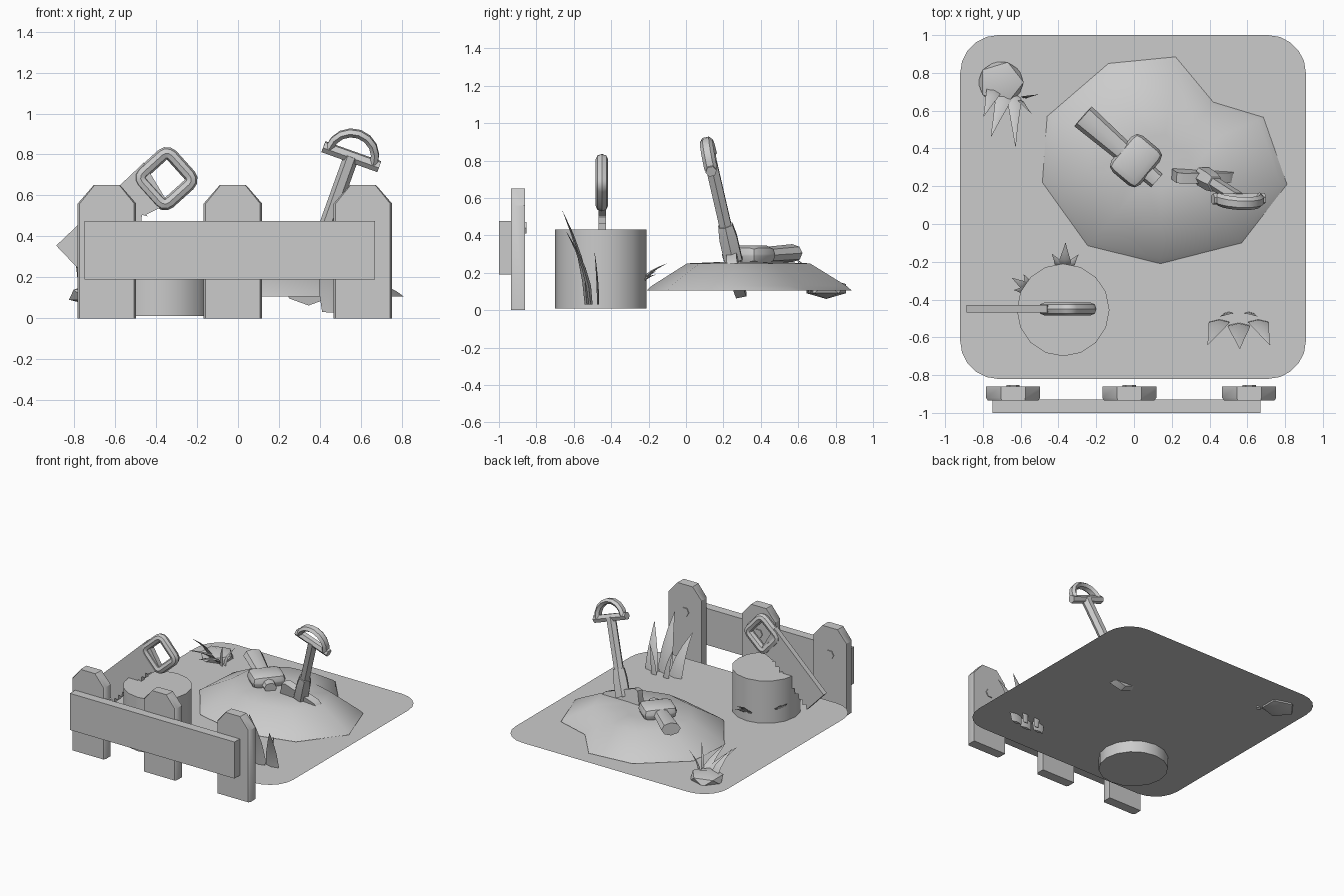
import bpy, bmesh
from math import sin, cos, pi, radians
from mathutils import Vector, Matrix

if "Cube" in bpy.data.objects:
    bpy.data.objects.remove(bpy.data.objects["Cube"])


def build(name, rings, cap=True, closed=False, angle=40):
    """Skin a list of equally sized vertex rings into one object."""
    bm = bmesh.new()
    rows = [[bm.verts.new(p) for p in r] for r in rings]
    n = len(rows[0])
    pairs = list(zip(rows, rows[1:])) + ([(rows[-1], rows[0])] if closed else [])
    for a, b in pairs:
        for i in range(n):
            bm.faces.new((a[i], a[(i + 1) % n], b[(i + 1) % n], b[i]))
    if cap and not closed:
        bm.faces.new(rows[0])
        if len(rows) > 1:
            bm.faces.new(rows[-1])
    bmesh.ops.recalc_face_normals(bm, faces=bm.faces)
    return finish(name, bm, angle)


def finish(name, bm, angle=40):
    me = bpy.data.meshes.new(name)
    bm.to_mesh(me)
    bm.free()
    ob = bpy.data.objects.new(name, me)
    bpy.context.collection.objects.link(ob)
    bpy.ops.object.select_all(action='DESELECT')
    bpy.context.view_layer.objects.active = ob
    ob.select_set(True)
    bpy.ops.object.shade_smooth_by_angle(angle=radians(angle))
    return ob


def tube(name, pts, n, radii, sides=6, closed=False):
    """Sweep an ellipse along pts; n is the direction of its first radius."""
    pts, n = [Vector(p) for p in pts], Vector(n).normalized()
    rings = []
    for i, p in enumerate(pts):
        if closed:
            t = pts[(i + 1) % len(pts)] - pts[i - 1]
        else:
            t = pts[min(i + 1, len(pts) - 1)] - pts[max(i - 1, 0)]
        v = t.cross(n).normalized()
        ru, rv = radii[i] if isinstance(radii, list) else radii
        rings.append([p + n * ru * cos(2 * pi * k / sides) + v * rv * sin(2 * pi * k / sides)
                      for k in range(sides)])
    return build(name, rings, closed=closed)


def leaves(name, origin, yaw, specs):
    """specs: base side, base out, tip side, reach, height, width."""
    rot = Matrix.Rotation(radians(yaw), 3, 'Z')
    side, out, o = rot @ Vector((1, 0, 0)), rot @ Vector((0, -1, 0)), Vector(origin)
    for k, (bs, bo, ts, reach, h, w) in enumerate(specs):
        pts = [o + side * (bs + (ts - bs) * t * t) + out * (bo + reach * t ** 1.8)
               + Vector((0, 0, h * t)) for t in (0, .25, .5, .75, 1)]
        prof = [(w * f / 2, w * f * .12) for f in (.8, 1, .8, .45, .03)]
        tube(f"{name}_{k + 1}", pts, side, prof, 4)


def block(name, loc, size, bevel, yaw=0):
    bm = bmesh.new()
    bmesh.ops.create_cube(bm, size=1)
    bmesh.ops.scale(bm, vec=size, verts=bm.verts)
    if bevel:
        bmesh.ops.bevel(bm, geom=bm.edges[:], offset=bevel, segments=2, profile=.5,
                        affect='EDGES')
    bm.transform(Matrix.Translation(loc) @ Matrix.Rotation(radians(yaw), 4, 'Z'))
    return finish(name, bm)


# ground sheet with rounded corners
ground = []
for k, (x, y) in enumerate([(.71, .8), (-.72, .8), (-.72, -.62), (.71, -.62)]):
    for j in range(6):
        a = pi / 2 * (k + j / 5)
        ground.append((x + .2 * cos(a), y + .2 * sin(a), .1))
build("ground", [ground])

# fence posts, rail and nails
for i, x in enumerate((-.64, -.025, .61)):
    rings = []
    for y, s in ((-.86, 1), (-.92, 1), (-.935, .93)):
        half = [(.143, 0), (.143, .56), (.065, .65)]
        prof = half + [(-a, b) for a, b in reversed(half)]
        rings.append([(x + a * s, y, b) for a, b in prof])
    build(f"fence_post_{i + 1}", rings)
    tube(f"nail_{i + 1}", [(x, -.862, .44), (x, -.853, .44)], (1, 0, 0), (.035, .035))
block("fence_rail", (-.04, -.965, .333), (1.42, .07, .285), 0)

# dirt mound: one outline, lip, slope and flat crown
outline = [(-.46, .57), (-.135, .85), (.22, .885), (.42, .645), (.685, .565), (.81, .21),
           (.57, -.1), (.14, -.21), (-.245, -.115), (-.485, .22)]
mound = [[(.15 + (x - .15) * s, .33 + (y - .33) * s, z) for x, y in outline]
         for s, z in ((1, .106), (.95, .13), (.6, .25), (.25, .258))]
build("dirt_mound", mound, angle=60)

# tree stump with small sprouts
tube("stump", [(-.375, -.455, .01), (-.375, -.455, .43)], (1, 0, 0), (.245, .245), 16)
for i, (a, z, s) in enumerate(((88, .16, 1), (148, .2, .7))):
    c, d = cos(radians(a)), sin(radians(a))
    leaves(f"stump_sprout_{i + 1}", (-.375 + .235 * c, -.455 + .235 * d, z), a + 90,
           [(0, 0, 0, .12 * s, .09 * s, .07 * s), (-.02, 0, -.07 * s, .06 * s, .03, .06 * s),
            (.02, 0, .07 * s, .06 * s, .05, .06 * s)])

# saw blade with teeth on its lower edge
blade = [(-.46, .76), (-.888, .355), (-.74, .2)]
for k in range(9):
    x, z = -.74 + .3 * (k + .5) / 9, .2 + .3 * (k + .5) / 9
    blade += [(x - .012, z + .022), (x + .016, z + .014)]
blade += [(-.45, .505), (-.34, .56)]
build("saw_blade", [[(x, y, z) for x, z in blade] for y in (-.468, -.428)])

# saw handle: rounded square ring turned on its corner
ring = []
for k in range(4):
    for j in (-45, -15, 15, 45):
        a = k * pi / 2 + radians(j) - radians(3)
        b = k * pi / 2 - radians(3)
        ring.append((-.352 + .092 * cos(b) + .032 * cos(a), -.45,
                     .682 + .092 * sin(b) + .032 * sin(a)))
tube("saw_handle", ring, (0, 1, 0), (.034, .031), 8, closed=True)

# shovel, built along its own axis from the tip
zd = Vector((.36, -.23, 1)).normalized()
xd = Vector((1, 0, -.31))
xd = (xd - zd * xd.dot(zd)).normalized()
yd = zd.cross(xd)
tip = Vector((.3, .295, .085))


def sh(x, y, z):
    return tip + xd * x + yd * y + zd * z


half = [(.05, 0), (.12, .06), (.155, .14), (.16, .23), (.13, .25)]
prof = half + [(-a, b) for a, b in reversed(half)]
build("shovel_blade", [[sh(a, y, b) for a, b in prof] for y in (-.028, .028)])
tube("shovel_socket", [sh(0, 0, .2), sh(0, 0, .33), sh(0, 0, .4)], xd,
     [(.06, .055), (.055, .055), (.045, .045)])
tube("shovel_shaft", [sh(0, 0, .36), sh(0, 0, .77)], xd, (.037, .037))
tube("shovel_grip_bar", [sh(-.145, 0, .766), sh(.145, 0, .766)], yd, (.03, .03))
arc = [sh(.115 * cos(pi * k / 8), 0, .77 + .115 * sin(pi * k / 8)) for k in range(9)]
tube("shovel_grip_arc", arc, yd, (.035, .022))

# mallet lying on the mound
block("mallet_head", (.01, .335, .295), (.25, .2, .1), .045, 50)
tube("mallet_handle", [(-.27, .57, .305), (.12, .23, .28)], (.66, .75, 0),
     [(.07, .048), (.045, .038)], 8)

# front grass clump
leaves("front_grass", (.555, -.5, .03), 0,
       [(0, .03, .005, .13, .5, .12), (-.1, .01, -.165, .13, .39, .11),
        (.1, .01, .165, .13, .39, .11), (-.05, -.03, -.1, .02, .29, .05),
        (.05, -.03, .1, .02, .29, .05)])

# back grass clump and its stone
leaves("back_grass", (-.68, .7, .09), -18,
       [(0, 0, 0, .25, .16, .09), (-.06, 0, -.07, .16, .2, .08), (.05, 0, .14, .26, .14, .08),
        (.09, .02, .17, .05, .2, .035), (.1, .0, .17, -.04, .16, .03)])
bm = bmesh.new()
bmesh.ops.create_icosphere(bm, subdivisions=1, radius=1)
bm.transform(Matrix.Translation((-.705, .75, .115)) @ Matrix.Diagonal((.135, .125, .055, 1)))
finish("stone", bm)
